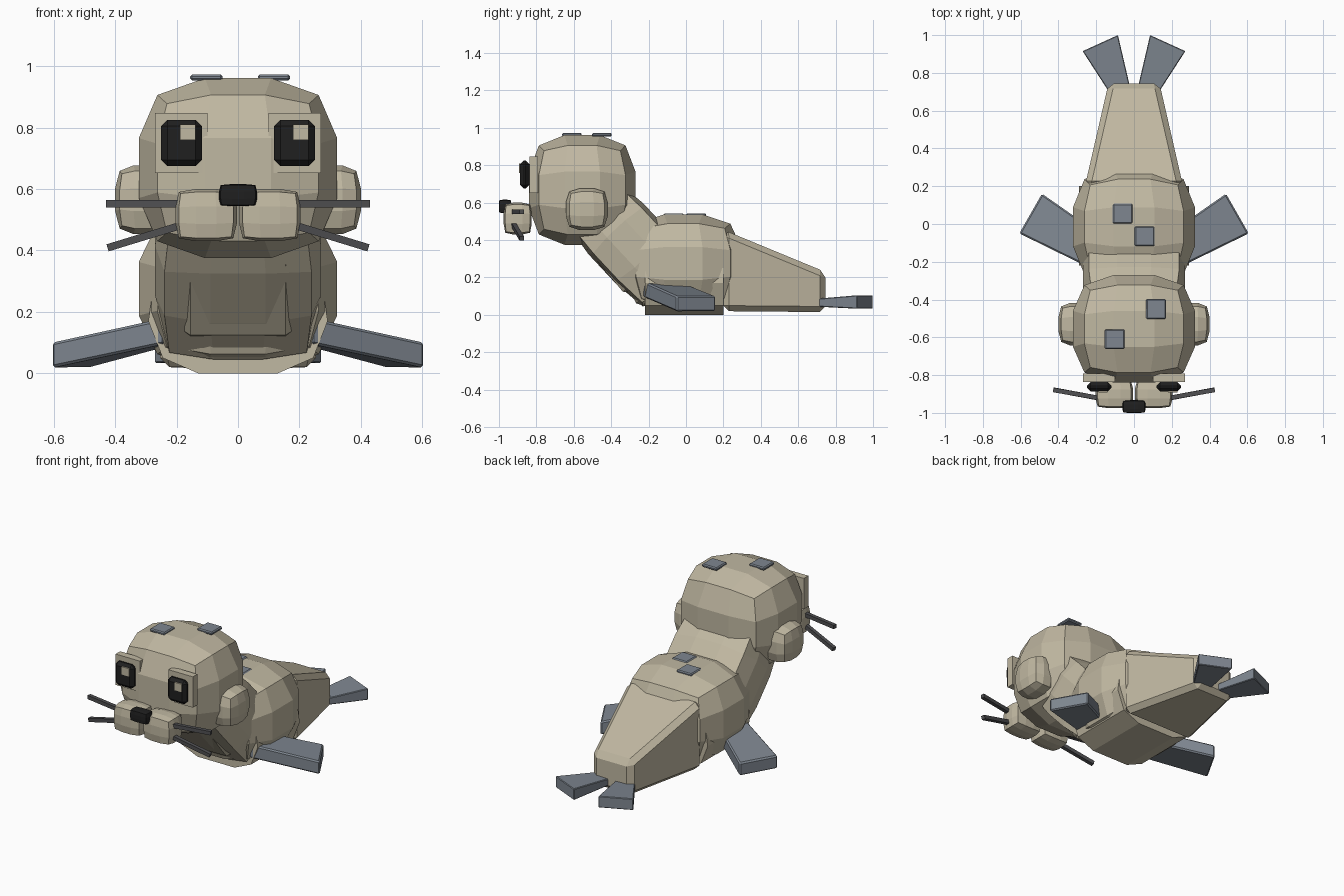
import bpy, bmesh
from math import radians
from mathutils import Vector, Matrix

if "Cube" in bpy.data.objects:
    bpy.data.objects.remove(bpy.data.objects["Cube"], do_unlink=True)


def material(name, rgb):
    m = bpy.data.materials.new(name)
    m.use_nodes = True
    m.diffuse_color = (*rgb, 1)
    m.node_tree.nodes["Principled BSDF"].inputs["Base Color"].default_value = (*rgb, 1)
    return m


TAN = material("tan fur", (0.53, 0.48, 0.36))
SLATE = material("slate grey", (0.21, 0.24, 0.28))
BLACK = material("black", (0.014, 0.014, 0.014))
CHARCOAL = material("charcoal", (0.08, 0.08, 0.085))


def finish(bm, name, mat):
    bmesh.ops.recalc_face_normals(bm, faces=bm.faces[:])
    me = bpy.data.meshes.new(name)
    bm.to_mesh(me)
    bm.free()
    me.materials.append(mat)
    ob = bpy.data.objects.new(name, me)
    bpy.context.scene.collection.objects.link(ob)
    return ob


def round_block(name, mat, center, half, roundness=0.8, tilt=0):
    """Cube with three panels per side, blended toward a ball."""
    bm = bmesh.new()
    bmesh.ops.create_cube(bm, size=2)
    bmesh.ops.subdivide_edges(bm, edges=bm.edges[:], cuts=2, use_grid_fill=True)
    for v in bm.verts:
        v.co = v.co.lerp(v.co.normalized(), roundness)
    reach = max(v.co.z for v in bm.verts)
    turn = Matrix.Rotation(radians(tilt), 3, "X")
    for v in bm.verts:
        scaled = Vector(c * h / reach for c, h in zip(v.co, half))
        v.co = turn @ scaled + Vector(center)
    return finish(bm, name, mat)


def box(name, mat, center, size, bevel=0.0, rotation=None):
    bm = bmesh.new()
    bmesh.ops.create_cube(bm, size=1)
    bmesh.ops.scale(bm, vec=size, verts=bm.verts[:])
    if bevel:
        bmesh.ops.bevel(bm, geom=bm.edges[:], offset=bevel, segments=1, affect="EDGES")
    if rotation:
        bmesh.ops.transform(bm, matrix=rotation, verts=bm.verts[:])
    bmesh.ops.translate(bm, vec=center, verts=bm.verts[:])
    return finish(bm, name, mat)


def loft(name, mat, start, end, bevel=0.0):
    """Solid between two matching outlines."""
    bm = bmesh.new()
    a = [bm.verts.new(p) for p in start]
    b = [bm.verts.new(p) for p in end]
    bm.faces.new(a)
    bm.faces.new(b[::-1])
    for i in range(len(a)):
        j = (i + 1) % len(a)
        bm.faces.new((a[j], a[i], b[i], b[j]))
    if bevel:
        bmesh.ops.bevel(bm, geom=bm.edges[:], offset=bevel, segments=1, affect="EDGES")
    return finish(bm, name, mat)


def section(p, q, low, high):
    """Upright four-sided outline standing over the line p-q."""
    return [(*p, low), (*q, low), (*q, high), (*p, high)]


# Head, body and neck
round_block("head", TAN, (0, -0.555, 0.668), (0.323, 0.285, 0.293))
round_block("body", TAN, (0, -0.015, 0.275), (0.323, 0.31, 0.262))
round_block("neck", TAN, (0, -0.3, 0.38), (0.27, 0.2, 0.33), 0.5, 43)
box("chest_plate", TAN, (0, -0.415, 0.255), (0.35, 0.05, 0.34), 0.02,
    Matrix.Rotation(radians(40), 4, "X"))

# Belly cradle with a curved underside
half = [(0.13, 0), (0.245, 0.05), (0.292, 0.17), (0.28, 0.25)]
rim = half + [(-x, z) for x, z in reversed(half)]
loft("belly", TAN, [(x, -0.22, z) for x, z in rim], [(x, 0.2, z) for x, z in rim])

# Tapered hind body
loft("hind_body", TAN, section((-0.26, 0.2), (0.26, 0.2), 0.02, 0.455),
     section((-0.135, 0.745), (0.135, 0.745), 0.015, 0.23), 0.03)

for side, s in (("left", 1), ("right", -1)):
    # Flippers
    loft(f"{side}_front_flipper", SLATE,
         section((0.24 * s, -0.23), (0.2 * s, -0.04), 0.095, 0.18),
         section((0.607 * s, -0.05), (0.487 * s, 0.16), 0.018, 0.1), 0.008)
    loft(f"{side}_tail_flipper", SLATE,
         section((0.015 * s, 0.7), (0.12 * s, 0.68), 0.045, 0.085),
         section((0.085 * s, 1.0), (0.272 * s, 0.915), 0.033, 0.105), 0.004)
    # Cheeks and muzzle
    round_block(f"{side}_cheek", TAN, (0.31 * s, -0.53, 0.565), (0.09, 0.112, 0.112), 0.7)
    round_block(f"{side}_muzzle", TAN, (0.104 * s, -0.9, 0.515), (0.1, 0.075, 0.085), 0.5)
    # Eyes
    box(f"{side}_eye_patch", TAN, (0.185 * s, -0.815, 0.75), (0.17, 0.045, 0.195))
    box(f"{side}_eye", BLACK, (0.184 * s, -0.862, 0.75), (0.132, 0.05, 0.15), 0.02)
    box(f"{side}_eye_glint", TAN, (0.184 * s + 0.02, -0.888, 0.785), (0.05, 0.009, 0.05))
    # Whiskers
    for name, drop, z in (("upper", 0, 0.552), ("lower", 17, 0.445)):
        turn = (Matrix.Rotation(radians(drop * s), 4, "Y")
                @ Matrix.Rotation(radians(10 * s), 4, "Z"))
        box(f"{side}_{name}_whisker", CHARCOAL, (0.305 * s, -0.9, z),
            (0.25, 0.024, 0.024), 0, turn)

round_block("nose", BLACK, (0, -0.967, 0.58), (0.062, 0.034, 0.036), 0.4)

# Square spots on the crown and back
for name, x, y, z in (("crown_spot_1", 0.117, -0.45, 0.963), ("crown_spot_2", -0.103, -0.61, 0.963),
                      ("back_spot_1", -0.06, 0.055, 0.533), ("back_spot_2", 0.056, -0.065, 0.533)):
    box(name, SLATE, (x, y, z), (0.105, 0.105, 0.02), 0.006)
